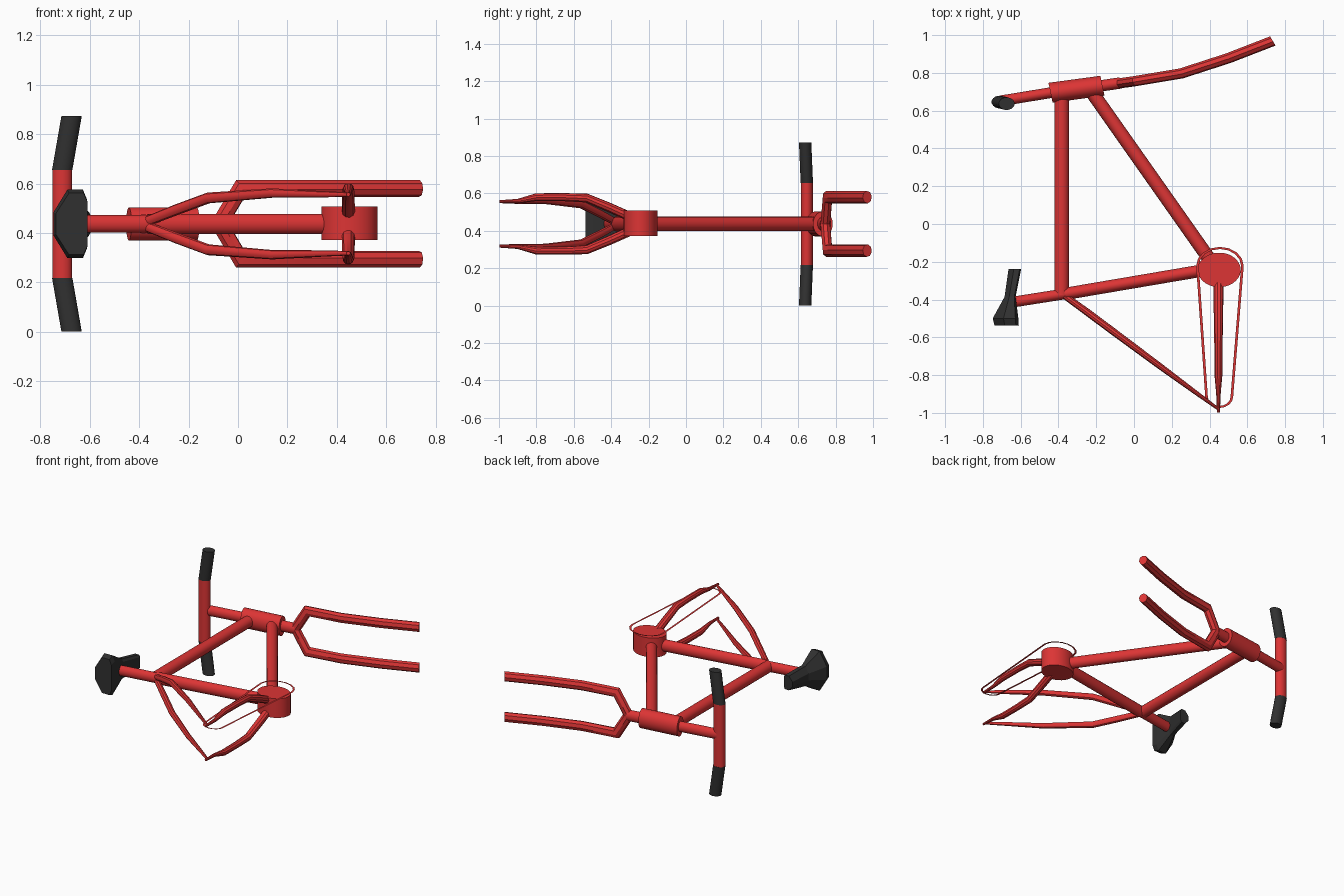
import bpy, bmesh, math
from mathutils import Vector

if "Cube" in bpy.data.objects:
    bpy.data.objects.remove(bpy.data.objects["Cube"])

S = 0.8      # cross-sections are flattened along y
C = 0.4365   # centre plane of the bicycle, lying on its side


def material(name, col):
    m = bpy.data.materials.new(name)
    m.diffuse_color = (*col, 1)
    m.use_nodes = True
    m.node_tree.nodes["Principled BSDF"].inputs["Base Color"].default_value = m.diffuse_color
    return m


RED = material("red_paint", (0.72, 0.035, 0.035))
BLACK = material("black_rubber", (0.03, 0.03, 0.03))


def finish(name, bm, mat, smooth=True, closed=True):
    if closed:
        bmesh.ops.recalc_face_normals(bm, faces=bm.faces)
    me = bpy.data.meshes.new(name)
    bm.to_mesh(me)
    bm.free()
    ob = bpy.data.objects.new(name, me)
    bpy.context.collection.objects.link(ob)
    me.materials.append(mat)
    if smooth:
        bpy.ops.object.select_all(action='DESELECT')
        bpy.context.view_layer.objects.active = ob
        ob.select_set(True)
        bpy.ops.object.shade_smooth_by_angle(angle=math.radians(35))
    return ob


def loft(bm, rings):
    vs = [[bm.verts.new(p) for p in r] for r in rings]
    n = len(vs[0])
    for a, b in zip(vs, vs[1:]):
        for i in range(n):
            j = (i + 1) % n
            bm.faces.new((a[i], a[j], b[j], b[i]))
    bm.faces.new(vs[0])
    bm.faces.new(vs[-1])


def tube(name, pts, radii, mat=RED, n=16, flat=None):
    """Mitred tube through pts; flat gives a fixed ring normal."""
    P = [Vector((x, y / S, z)) for x, y, z in pts]
    if not isinstance(radii, (list, tuple)):
        radii = [radii] * len(P)
    D = [(b - a).normalized() for a, b in zip(P, P[1:])]
    t = Vector(flat) if flat else D[0]
    u = t.orthogonal().normalized()
    v = t.cross(u).normalized()
    off = [radii[0] * (u * math.cos(a) + v * math.sin(a))
           for a in (2 * math.pi * (k + 0.5) / n for k in range(n))]
    rings = [[P[0] + o for o in off]]
    for i in range(1, len(P)):
        d = D[i - 1]
        t = Vector(flat) if flat else (d + D[min(i, len(D) - 1)]).normalized()
        k = radii[i] / radii[i - 1]
        off = [o * k - d * ((o * k).dot(t) / d.dot(t)) for o in off]
        rings.append([P[i] + o for o in off])
    bm = bmesh.new()
    loft(bm, [[(p.x, p.y * S, p.z) for p in r] for r in rings])
    return finish(name, bm, mat)


# Main frame tubes
tube("head_tube", [(-0.442, 0.695, C), (-0.167, 0.732, C)], 0.067, n=24)
tube("top_tube", [(-0.383, 0.69, C), (-0.383, -0.375, C)], 0.039)
tube("down_tube", [(-0.235, 0.715, C), (0.43, -0.23, C)], 0.039)
tube("seat_tube", [(-0.365, -0.37, C), (0.40, -0.24, C)], 0.041)
tube("seat_post", [(-0.64, -0.413, C), (-0.36, -0.369, C)], 0.036)
tube("crank_shell", [(0.451, -0.243, 0.372), (0.451, -0.243, 0.507)], 0.114, n=32)

# Handlebar and stem
tube("stem", [(-0.705, 0.652, C), (-0.43, 0.697, C)], 0.036)
tube("handlebar", [(-0.712, 0.646, 0.218), (-0.712, 0.646, 0.655)], 0.041)
tube("steerer", [(-0.17, 0.732, C), (-0.07, 0.747, C)], 0.038)

# Parts mirrored across the centre plane
for s, side in ((1, "upper"), (-1, "lower")):
    tube(side + "_grip", [(-0.712, 0.646, C + s * 0.2185), (-0.674, 0.637, C + s * 0.4365)],
         0.042, BLACK, flat=(0, 0, 1))
    tube(side + "_fork_blade",
         [(-0.075, 0.745, C), (0.01, 0.757, C + s * 0.143), (0.25, 0.797, C + s * 0.143),
          (0.5, 0.878, C + s * 0.143), (0.735, 0.969, C + s * 0.143)], 0.034, n=8)
    tube(side + "_chain_stay",
         [(0.447, -0.27, C + s * 0.025), (0.447, -0.41, C + s * 0.088),
          (0.447, -0.53, C + s * 0.138), (0.447, -0.65, C + s * 0.143),
          (0.447, -0.80, C + s * 0.143), (0.447, -0.90, C + s * 0.122),
          (0.447, -0.998, C + s * 0.119)],
         [0.027, 0.026, 0.024, 0.022, 0.021, 0.012, 0.008], n=10)
    tube(side + "_seat_stay",
         [(-0.37, -0.378, C + s * 0.01), (-0.25, -0.465, C + s * 0.057),
          (-0.12, -0.562, C + s * 0.105), (0.14, -0.755, C + s * 0.125),
          (0.34, -0.902, C + s * 0.12), (0.447, -0.98, C + s * 0.119)],
         [0.02, 0.022, 0.022, 0.019, 0.013, 0.009], n=10)

# Saddle: octagonal sections from nose to tail (y, top x, bottom x, half width)
bm = bmesh.new()
rings = []
for y, xt, xb, h in ((-0.237, -0.664, -0.597, 0.05), (-0.385, -0.685, -0.627, 0.07),
                     (-0.50, -0.748, -0.612, 0.139), (-0.538, -0.738, -0.61, 0.125)):
    w = xb - xt
    prof = [(xt, 0.33 * h), (xt + 0.42 * w, h), (xb - 0.12 * w, h), (xb, 0.72 * h)]
    rings.append([(x, y, C + z) for x, z in prof] +
                 [(x, y, C - z) for x, z in reversed(prof)])
loft(bm, rings)
finish("saddle", bm, BLACK, smooth=False)


# Chain: flat ribbon around the crank shell and the rear axle
def chain_loop(grow):
    out = []
    for cx, cy, r, a0 in ((0.455, -0.222, 0.112, 0), (0.451, -0.905, 0.06, 180)):
        for k in range(9):
            a = math.radians(a0 + k * 22.5)
            out.append((cx + (r + grow) * math.cos(a),
                        cy + (r + grow) * S * math.sin(a) - (0.01 if a0 else 0), 0.532))
    return out


bm = bmesh.new()
inner = [bm.verts.new(p) for p in chain_loop(0)]
outer = [bm.verts.new(p) for p in chain_loop(0.014)]
for i in range(len(inner)):
    j = (i + 1) % len(inner)
    bm.faces.new((inner[i], outer[i], outer[j], inner[j]))
finish("chain", bm, RED, smooth=False, closed=False)
